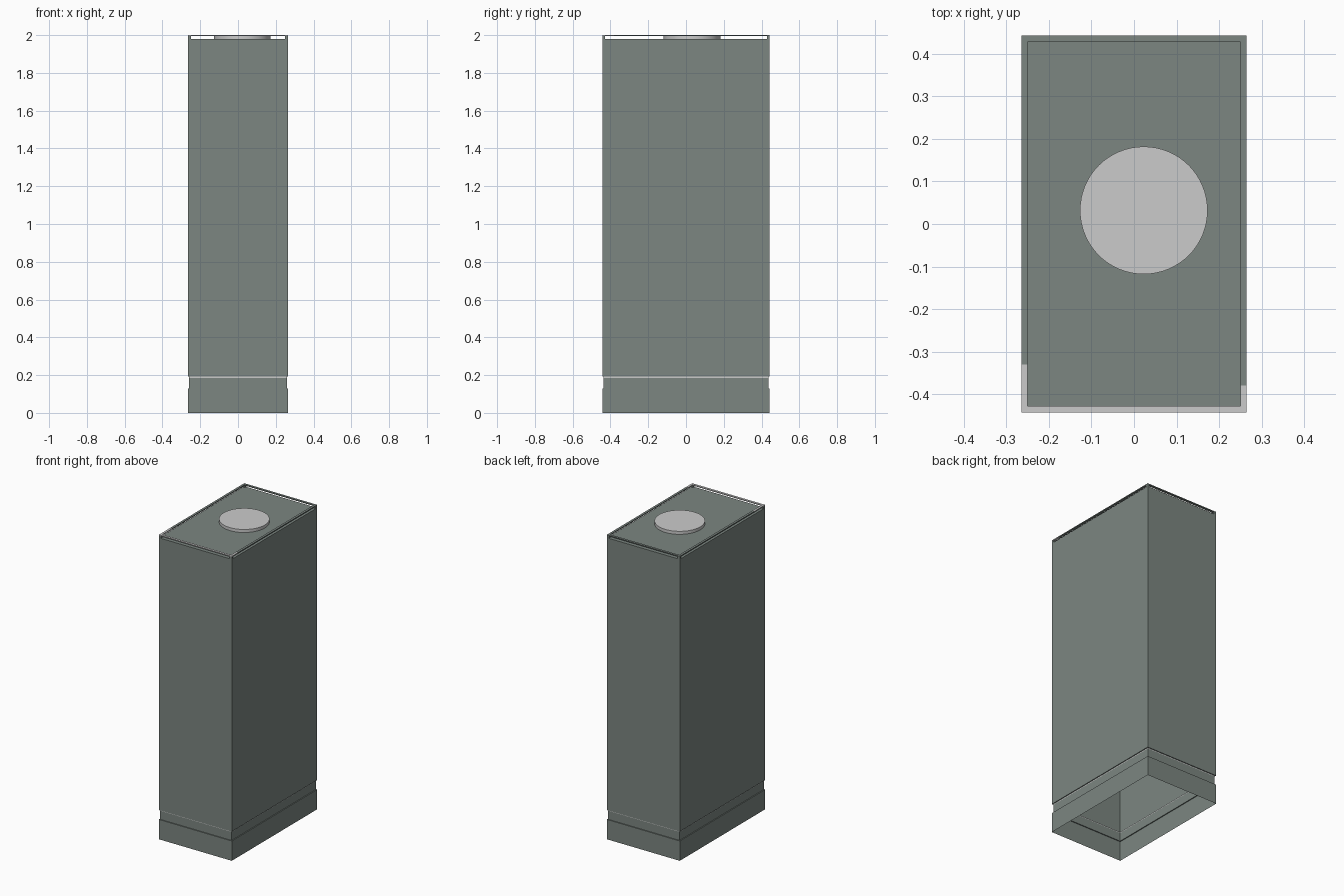
import bpy, bmesh

if "Cube" in bpy.data.objects:
    bpy.data.objects.remove(bpy.data.objects["Cube"])


def material(name, rgb):
    m = bpy.data.materials.new(name)
    m.diffuse_color = (*rgb, 1)
    m.use_nodes = True
    m.node_tree.nodes["Principled BSDF"].inputs["Base Color"].default_value = m.diffuse_color
    return m


GREEN = material("grey_green", (0.20, 0.237, 0.218))
GREY = material("light_grey", (0.60, 0.60, 0.60))
X, Y = 0.265, 0.443      # half width, half depth
RIM = 0.015              # rim width


def finish(name, bm, mat):
    bmesh.ops.recalc_face_normals(bm, faces=bm.faces)
    me = bpy.data.meshes.new(name)
    bm.to_mesh(me)
    bm.free()
    me.materials.append(mat)
    ob = bpy.data.objects.new(name, me)
    bpy.context.collection.objects.link(ob)
    return ob


def shell(name, profile, mat, cap=False):
    """Rectangular open shell lofted through (inset, z) sections."""
    bm = bmesh.new()
    rings = [[bm.verts.new((sx * (X - d), sy * (Y - d), z))
              for sx, sy in ((-1, -1), (1, -1), (1, 1), (-1, 1))]
             for d, z in profile]
    for a, b in zip(rings, rings[1:]):
        for i in range(4):
            j = (i + 1) % 4
            bm.faces.new((a[i], a[j], b[j], b[i]))
    if cap:
        bm.faces.new(rings[-1])
    return finish(name, bm, mat)


def box(name, x0, x1, y0, y1, z0, z1, mat):
    bm = bmesh.new()
    bmesh.ops.create_cube(bm, size=1)
    for v in bm.verts:
        v.co = ((x0 + x1) / 2 + v.co.x * (x1 - x0),
                (y0 + y1) / 2 + v.co.y * (y1 - y0),
                (z0 + z1) / 2 + v.co.z * (z1 - z0))
    return finish(name, bm, mat)


# hollow cabinet, open underneath, with a shallow groove above the plinth
shell("cabinet_body", [(0.006, 0.192), (0, 0.192), (0, 1.98)], GREEN, cap=True)
shell("plinth", [(0, 0), (0, 0.13), (0.006, 0.13), (0.006, 0.186)], GREEN)
shell("groove_strip", [(0.006, 0.186), (0.006, 0.192)], GREY)

# thin raised rim around the top, light at the front
box("rim_front", -X, X, -Y, -Y + RIM, 1.994, 2.0, GREY)
box("rim_back", -X, X, Y - RIM, Y, 1.994, 2.0, GREEN)
for s, side, split in ((-1, "left", -0.33), (1, "right", -0.38)):
    xs = sorted((s * X, s * (X - RIM)))
    box("rim_" + side, *xs, split, Y - RIM, 1.994, 2.0, GREEN)
    box("rim_front_" + side, *xs, -Y + RIM, split, 1.994, 2.0, GREY)
    # corner posts carrying the rim
    for t, end in ((-1, "front"), (1, "back")):
        ys = sorted((t * Y, t * (Y - RIM)))
        box("rim_post_%s_%s" % (end, side), *xs, *ys, 1.98, 1.994, GREEN)

# round lid on the top panel
bm = bmesh.new()
bmesh.ops.create_cone(bm, cap_ends=True, segments=64, radius1=0.15, radius2=0.15, depth=0.02)
bmesh.ops.translate(bm, vec=(0.023, 0.032, 1.99), verts=bm.verts)
lid = finish("round_lid", bm, GREY)
bpy.context.view_layer.objects.active = lid
lid.select_set(True)
bpy.ops.object.shade_smooth_by_angle()
